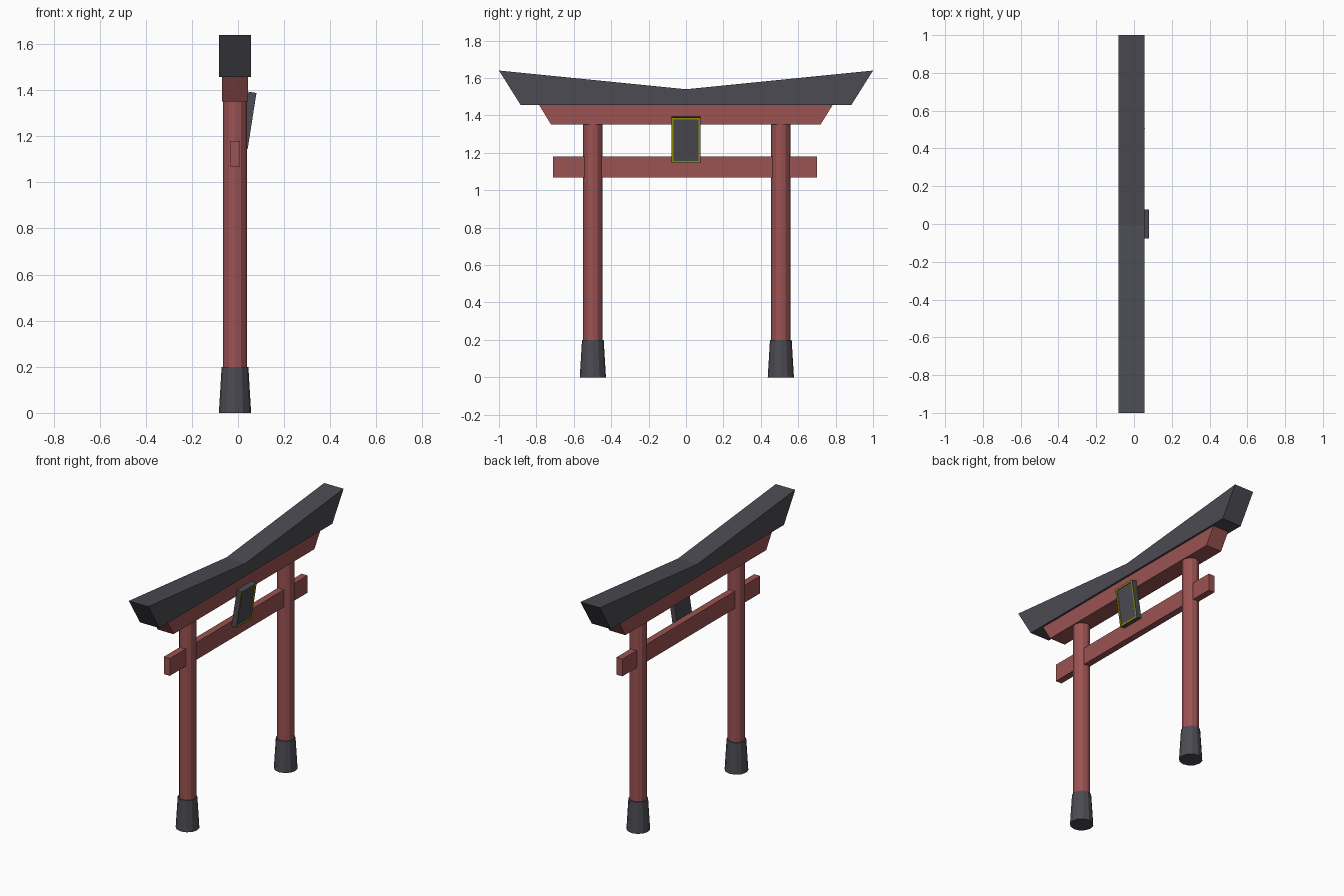
import bpy, bmesh, math
from mathutils import Matrix

if "Cube" in bpy.data.objects:
    bpy.data.objects.remove(bpy.data.objects["Cube"])

CX = -0.013  # centre line of the gate in depth


def material(name, rgb):
    m = bpy.data.materials.new(name)
    m.diffuse_color = (*rgb, 1)
    m.use_nodes = True
    m.node_tree.nodes["Principled BSDF"].inputs["Base Color"].default_value = m.diffuse_color
    return m


RED = material("red_paint", (0.33, 0.085, 0.085))
DARK = material("dark_grey", (0.07, 0.07, 0.085))
GOLD = material("gold", (0.32, 0.29, 0.0))


def finish(name, bm, *mats):
    bmesh.ops.recalc_face_normals(bm, faces=bm.faces)
    me = bpy.data.meshes.new(name)
    bm.to_mesh(me)
    bm.free()
    for m in mats:
        me.materials.append(m)
    ob = bpy.data.objects.new(name, me)
    bpy.context.collection.objects.link(ob)
    return ob


def beam(name, profile, half_depth, mat):
    """Extrude a (y, z) outline along x, centred on CX."""
    bm = bmesh.new()
    f = bm.faces.new([bm.verts.new((CX - half_depth, y, z)) for y, z in profile])
    ext = bmesh.ops.extrude_face_region(bm, geom=[f])["geom"]
    bmesh.ops.translate(bm, vec=(2 * half_depth, 0, 0),
                        verts=[v for v in ext if isinstance(v, bmesh.types.BMVert)])
    # split the bent roof outline cleanly into convex faces
    bmesh.ops.triangulate(bm, faces=[f for f in bm.faces if len(f.verts) > 4])
    return finish(name, bm, mat)


def post(name, y, z0, z1, r0, r1, mat):
    bm = bmesh.new()
    bmesh.ops.create_cone(bm, cap_ends=True, segments=12, radius1=r0, radius2=r1,
                          depth=z1 - z0,
                          matrix=Matrix.Translation((CX, y, (z0 + z1) / 2)))
    return finish(name, bm, mat)


# pillars with flared feet
for side, y in (("left", -0.498), ("right", 0.507)):
    post(f"foot_{side}", y, 0, 0.2, 0.07, 0.058, DARK)
    post(f"pillar_{side}", y, 0.19, 1.36, 0.0515, 0.0515, RED)

# crossbeams and upswept roof
beam("tie_beam", [(-0.71, 1.068), (0.70, 1.068), (0.70, 1.18), (-0.71, 1.18)], 0.0215, RED)
beam("upper_beam", [(-0.722, 1.352), (0.72, 1.352), (0.785, 1.457), (-0.786, 1.457)], 0.0565, RED)
beam("roof", [(-0.885, 1.457), (0.885, 1.457), (1, 1.64), (0, 1.54), (-1, 1.64)], 0.0695, DARK)

# tilted plaque with gold frame around a recessed panel
W, H, T = 0.154, 0.246, 0.035
bm = bmesh.new()
bmesh.ops.create_cube(bm, size=1, matrix=Matrix.Translation((-T / 2, 0, H / 2))
                      @ Matrix.Diagonal((T, W, H, 1)))
bm.normal_update()
front = max(bm.faces, key=lambda f: f.calc_center_median().x)
bmesh.ops.inset_region(bm, faces=[front], thickness=0.003)
rim = bmesh.ops.inset_region(bm, faces=[front], thickness=0.012)["faces"]
wall = bmesh.ops.inset_region(bm, faces=[front], thickness=0.0005, depth=-0.005)["faces"]
for f in rim + wall:
    f.material_index = 1
bmesh.ops.transform(bm, verts=bm.verts, matrix=Matrix.Translation((0.042, 0, 1.145))
                    @ Matrix.Rotation(math.radians(8.9), 4, 'Y'))
finish("plaque", bm, DARK, GOLD)
